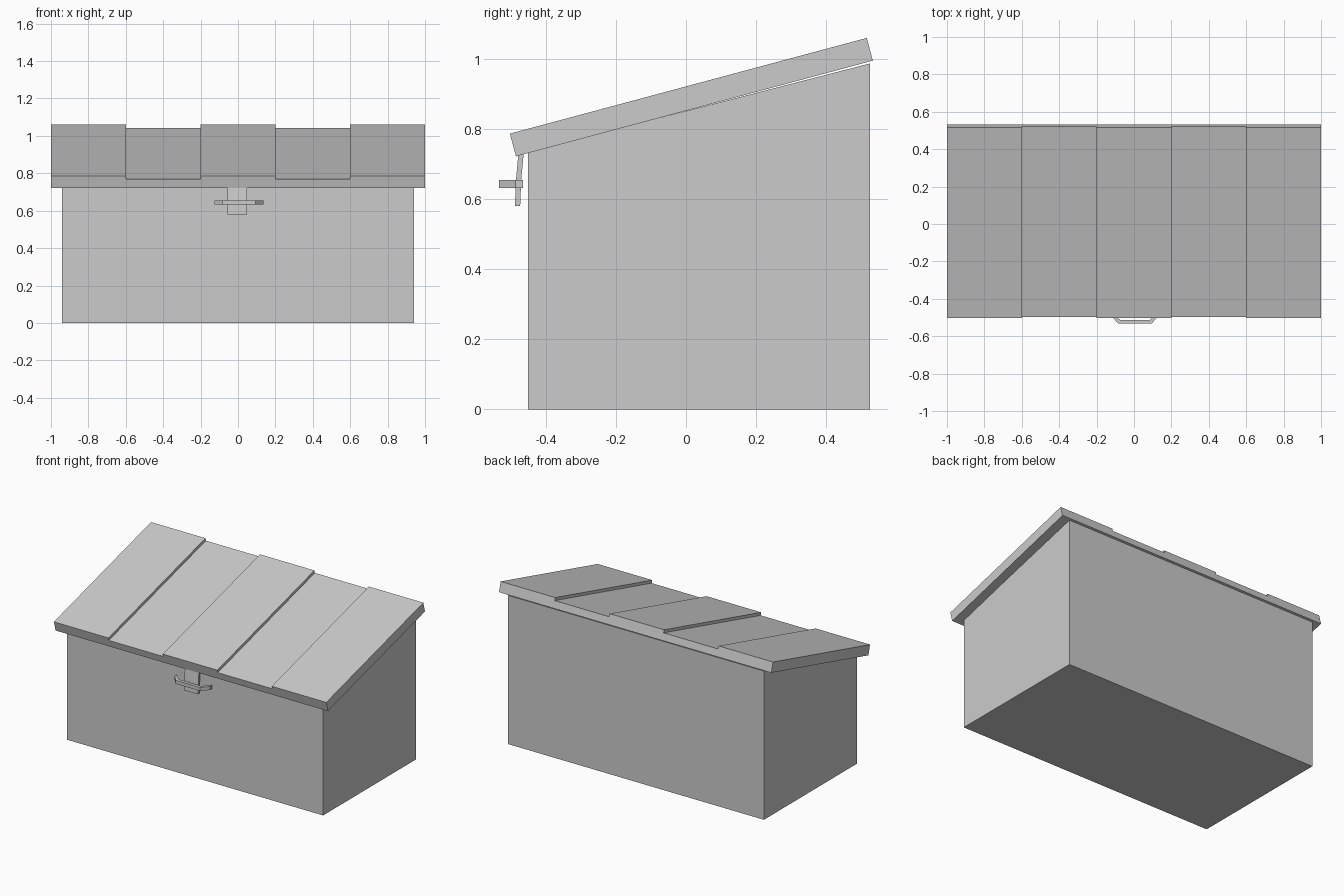
import bpy, bmesh
from mathutils import Vector

if "Cube" in bpy.data.objects:
    bpy.data.objects.remove(bpy.data.objects["Cube"])


def prism(name, outline, direction):
    """Extrude a closed outline of 3D points along a direction."""
    bm = bmesh.new()
    face = bm.faces.new([bm.verts.new(p) for p in outline])
    res = bmesh.ops.extrude_face_region(bm, geom=[face], use_keep_orig=True)
    moved = [g for g in res["geom"] if isinstance(g, bmesh.types.BMVert)]
    bmesh.ops.translate(bm, verts=moved, vec=Vector(direction))
    bmesh.ops.recalc_face_normals(bm, faces=bm.faces)
    mesh = bpy.data.meshes.new(name)
    bm.to_mesh(mesh)
    bm.free()
    obj = bpy.data.objects.new(name, mesh)
    bpy.context.collection.objects.link(obj)
    return obj


def side_profile(name, pts, x0, x1):
    return prism(name, [(x0, y, z) for y, z in pts], (x1 - x0, 0, 0))


# Box body with sloping top
side_profile("box_body", [(-0.45, 0), (0.525, 0), (0.525, 0.987), (-0.45, 0.735)],
             -0.94, 0.94)

# Lid planks, alternately thick and thin, sharing one sloping underside
front, back = Vector((-0.485, 0.722)), Vector((0.533, 0.995))
slope = (back - front).normalized()
normal = Vector((-slope.y, slope.x))
for i in range(5):
    up = normal * (0.067 if i % 2 == 0 else 0.048)
    x = -1 + 0.4 * i
    side_profile(f"lid_plank_{i + 1}", [front, back, back + up, front + up], x, x + 0.4)

# Slightly bent latch strap hanging from the lid
side_profile("latch_strap",
             [(-0.478, 0.73), (-0.485, 0.655), (-0.488, 0.58),
              (-0.473, 0.58), (-0.47, 0.655), (-0.463, 0.73)], -0.055, 0.048)

# Latch handle: flat bar with swept-back ends
handle = [(-0.125, -0.465), (-0.125, -0.487), (-0.084, -0.533), (0.094, -0.533),
          (0.135, -0.487), (0.135, -0.465), (0.086, -0.512), (-0.076, -0.512)]
prism("latch_handle", [(x, y, 0.632) for x, y in handle], (0, 0, 0.023))
